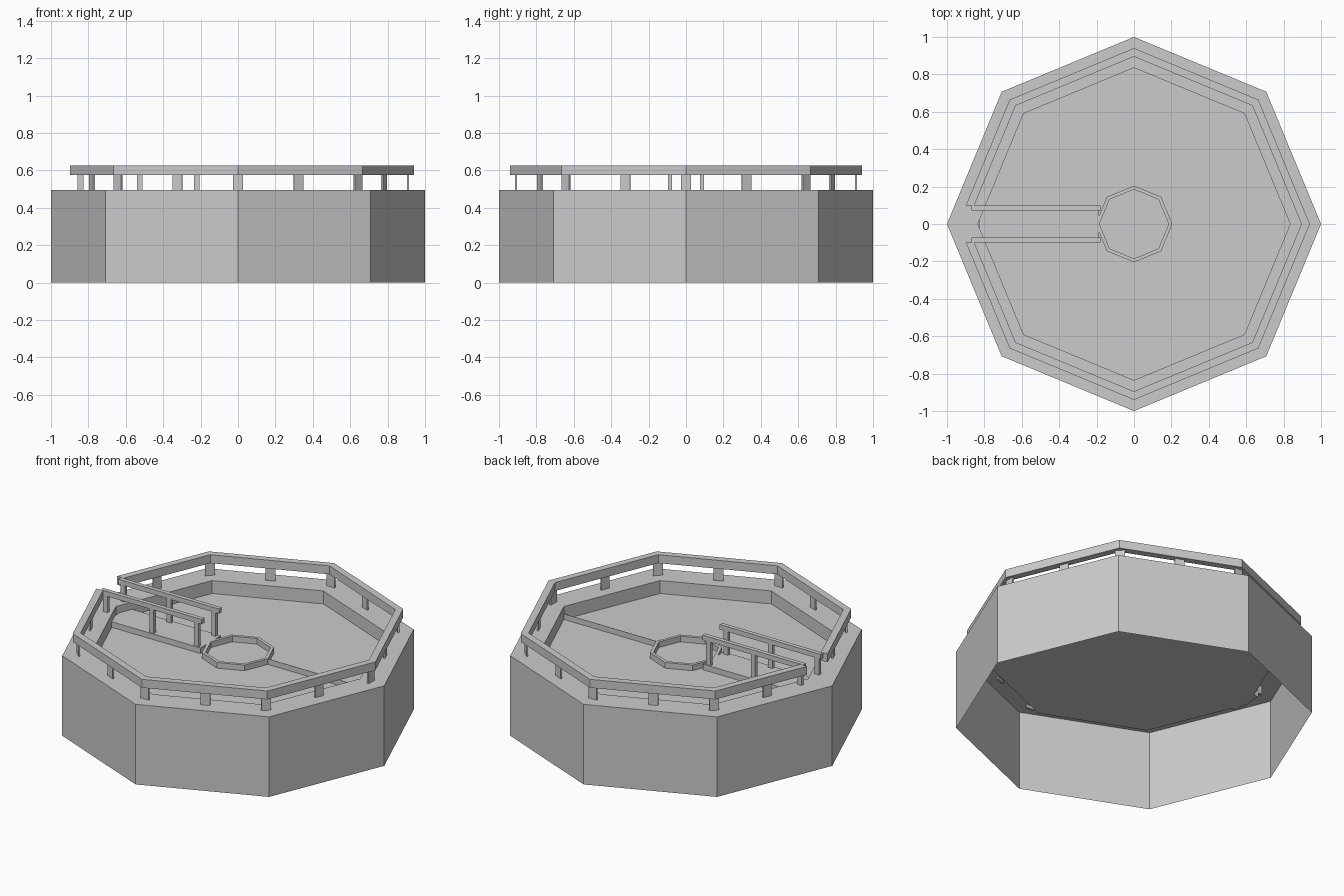
import bpy, bmesh, math
from mathutils import Matrix, Vector

if "Cube" in bpy.data.objects:
    bpy.data.objects.remove(bpy.data.objects["Cube"])

RIM, FLOOR, DECK = 0.495, 0.415, 0.45
RAIL_LOW, RAIL_TOP = 0.575, 0.627
GAP = 0.1


def finish(name, bm):
    bmesh.ops.recalc_face_normals(bm, faces=bm.faces)
    mesh = bpy.data.meshes.new(name)
    bm.to_mesh(mesh)
    bm.free()
    obj = bpy.data.objects.new(name, mesh)
    bpy.context.collection.objects.link(obj)
    return obj


def octagon(r):
    return [(r * math.cos(math.pi * i / 4), r * math.sin(math.pi * i / 4)) for i in range(8)]


def lathe(name, profile, closed=False, cap=False):
    """Eight-sided shell through (radius, height) points."""
    bm = bmesh.new()
    rings = [[bm.verts.new((x, y, z)) for x, y in octagon(r)] for r, z in profile]
    pairs = list(zip(rings, rings[1:]))
    if closed:
        pairs.append((rings[-1], rings[0]))
    for a, b in pairs:
        for i in range(8):
            j = (i + 1) % 8
            bm.faces.new((a[i], a[j], b[j], b[i]))
    if cap:
        bm.faces.new(rings[-1])
    return finish(name, bm)


def add_box(bm, lo, hi, turn=0.0):
    lo, hi = Vector(lo), Vector(hi)
    m = Matrix.Rotation(turn, 4, 'Z') @ Matrix.Translation((lo + hi) / 2) @ Matrix.Diagonal((*(hi - lo), 1))
    bmesh.ops.create_cube(bm, size=1, matrix=m)


# tank: open-bottomed outer wall, rim, short inner wall and floor
lathe("tank_shell", [(1, 0), (1, RIM), (0.835, RIM), (0.835, FLOOR)], cap=True)

# centre well
lathe("centre_well", [(0.205, FLOOR), (0.205, DECK), (0.185, DECK), (0.185, FLOOR)], closed=True)

# walkway deck
bm = bmesh.new()
add_box(bm, (-0.825, -GAP, FLOOR), (-0.187, GAP, DECK))
finish("walkway_deck", bm)

# thin scraper plate on the far side of the well
bm = bmesh.new()
add_box(bm, (0.204, -0.001, FLOOR), (0.835, 0.001, DECK))
finish("scraper_plate", bm)


# perimeter rail, open where the walkway enters
def open_path(r):
    x = -r + GAP * math.tan(math.pi / 8)
    pts = octagon(r)
    return [(x, -GAP)] + pts[5:] + pts[:4] + [(x, GAP)]


bm = bmesh.new()
sections = []
for o, i in zip(open_path(0.94), open_path(0.895)):
    sections.append([bm.verts.new((*p, z)) for p, z in
                     ((o, RAIL_LOW), (o, RAIL_TOP), (i, RAIL_TOP), (i, RAIL_LOW))])
for a, b in zip(sections, sections[1:]):
    for k in range(4):
        n = (k + 1) % 4
        bm.faces.new((a[k], a[n], b[n], b[k]))
bm.faces.new(sections[0])
bm.faces.new(sections[-1])
finish("perimeter_rail", bm)

# flat posts at each corner and each side's middle
bm = bmesh.new()
for k in range(16):
    if k == 8:
        continue
    r = 0.908 if k % 2 == 0 else 0.845
    add_box(bm, (r - 0.005, -0.028, RIM - 0.02), (r + 0.005, 0.028, RAIL_LOW + 0.01), k * math.pi / 8)
finish("perimeter_posts", bm)

# walkway handrails and their posts
for side, s in (("left", 1), ("right", -1)):
    bm = bmesh.new()
    y0, y1 = sorted((s * 0.072, s * 0.098))
    add_box(bm, (-0.87, y0, 0.597), (-0.18, y1, RAIL_TOP))
    finish("walkway_rail_" + side, bm)
    bm = bmesh.new()
    y0, y1 = sorted((s * 0.075, s * 0.095))
    for x in (-0.842, -0.525, -0.22):
        add_box(bm, (x - 0.015, y0, DECK - 0.005), (x + 0.015, y1, 0.6))
    finish("walkway_posts_" + side, bm)
